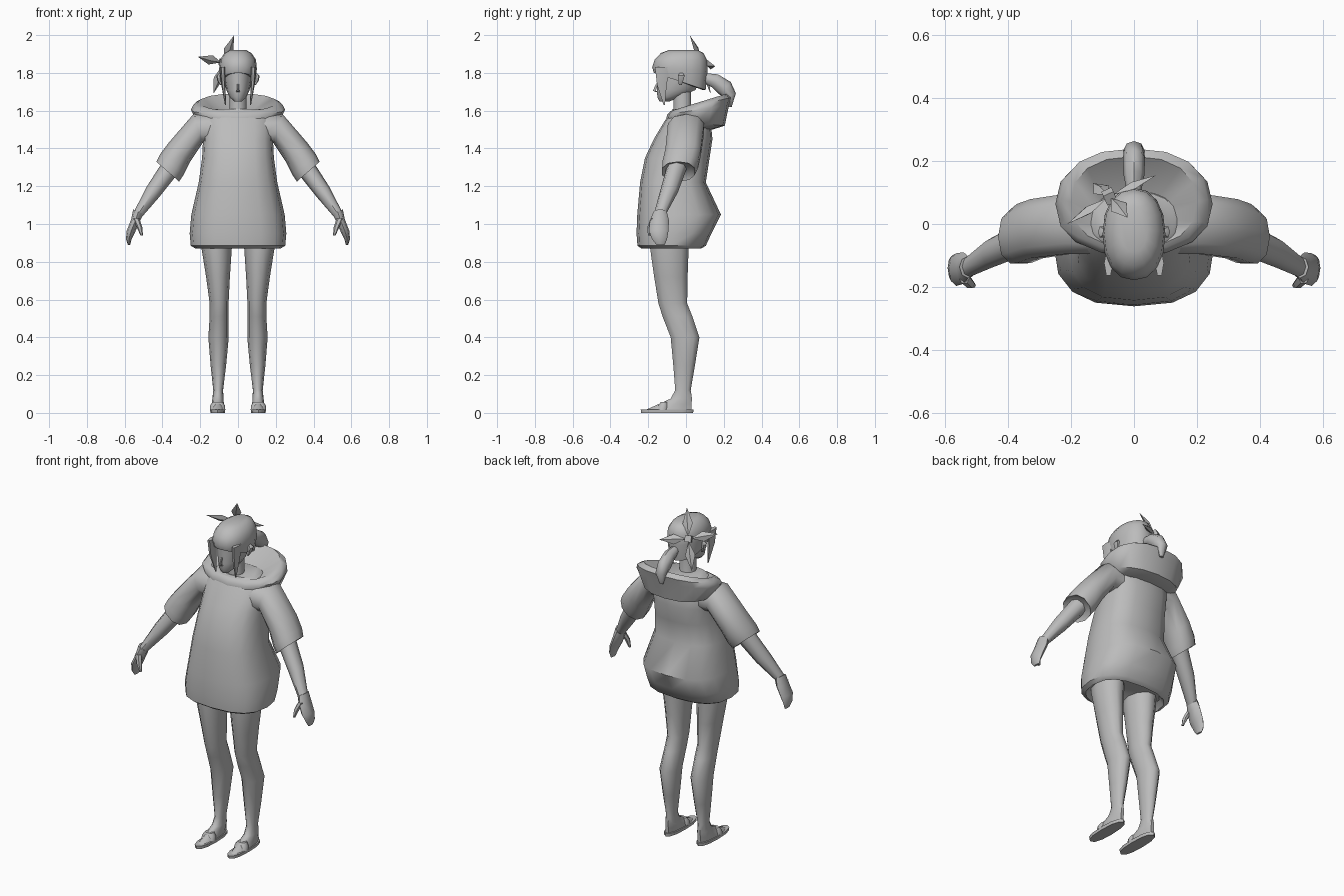
import bpy, bmesh, math
from mathutils import Vector

grey = bpy.data.materials.new("plain_grey")
grey.diffuse_color = (0.5, 0.5, 0.5, 1)


def finish(name, bm, mirror=False, angle=50):
    bmesh.ops.recalc_face_normals(bm, faces=bm.faces)
    me = bpy.data.meshes.new(name)
    bm.to_mesh(me)
    bm.free()
    me.materials.append(grey)
    ob = bpy.data.objects.new(name, me)
    bpy.context.collection.objects.link(ob)
    if mirror:
        ob.modifiers.new("mirror", 'MIRROR').use_clip = False
    bpy.ops.object.select_all(action='DESELECT')
    ob.select_set(True)
    bpy.context.view_layer.objects.active = ob
    bpy.ops.object.shade_smooth_by_angle(angle=math.radians(angle))
    return ob


def loft(name, sections, n=10, power=2.0, mirror=False, caps=(True, True)):
    """Sections: x, y, z, width radius, depth radius, [tilt in xz], [rise along depth]."""
    bm = bmesh.new()
    rings = []
    for s in sections:
        x, y, z, ru, rv, tilt, rise = (tuple(s) + (0, 0))[:7]
        t = math.radians(tilt)
        u = Vector((math.cos(t), 0, math.sin(t))) * ru
        v = Vector((0, rv, rise))
        ring = []
        for i in range(n):
            a = 2 * math.pi * i / n
            c, d = (math.copysign(abs(f) ** (2 / power), f) for f in (math.cos(a), math.sin(a)))
            ring.append(bm.verts.new(Vector((x, y, z)) + u * c + v * d))
        rings.append(ring)
    for a, b in zip(rings, rings[1:]):
        for i in range(n):
            j = (i + 1) % n
            bm.faces.new((a[i], a[j], b[j], b[i]))
    if caps[0]:
        bm.faces.new(rings[0])
    if caps[1]:
        bm.faces.new(rings[-1])
    return finish(name, bm, mirror)


# Jacket: height, half width, front, back
jacket = [(.90, .20, -.21, .06), (.87, .225, -.235, .08), (.885, .25, -.257, .105),
          (.95, .256, -.262, .135), (1.05, .247, -.258, .185), (1.22, .208, -.243, .105),
          (1.35, .19, -.217, .125), (1.45, .185, -.17, .14), (1.55, .19, -.11, .13),
          (1.61, .13, -.07, .10)]
loft("jacket", [(0, (f + b) / 2, z, w, (b - f) / 2) for z, w, f, b in jacket], 16, 2.6)

# Hood lying open round the neck: half width, front, back, front height, back height
hood = [(.17, -.10, .14, 1.53, 1.50), (.215, -.105, .205, 1.55, 1.52), (.25, -.10, .228, 1.58, 1.63),
        (.235, -.085, .24, 1.595, 1.67), (.20, -.075, .215, 1.60, 1.69), (.10, -.06, .10, 1.57, 1.60)]
loft("hood", [(0, (f + b) / 2, (zf + zb) / 2, w, (b - f) / 2, 0, (zb - zf) / 2)
              for w, f, b, zf, zb in hood], 16, 2.3)

# Sleeves and arms
loft("sleeve", [(.12, 0, 1.50, .085, .10, 88), (.212, 0, 1.505, .08, .10, 72),
                (.31, -.015, 1.38, .076, .098, 42), (.35, -.03, 1.315, .083, .098, 41),
                (.372, -.04, 1.277, .08, .09, 41), (.36, -.04, 1.29, .06, .07, 41)],
     10, 2.3, mirror=True)
loft("forearm", [(.35, -.045, 1.31, .052, .055, 40), (.45, -.09, 1.17, .043, .048, 38),
                 (.527, -.137, 1.055, .026, .033, 30)], 8, mirror=True)
loft("hand", [(.528, -.137, 1.065, .03, .035, 25), (.542, -.14, 1.02, .024, .05, 10),
              (.565, -.145, .965, .024, .052), (.578, -.14, .92, .015, .04),
              (.577, -.135, .89, .006, .022)], 8, mirror=True)
loft("thumb", [(.54, -.17, 1.03, .018, .02), (.522, -.19, .985, .015, .016),
               (.51, -.195, .94, .007, .008)], 6, mirror=True)

# Legs run down into the feet
loft("leg", [(.112, -.085, .95, .08, .11), (.113, -.088, .87, .08, .107), (.106, -.08, .72, .063, .093),
             (.1, -.07, .58, .05, .08), (.1, -.045, .51, .05, .083), (.103, -.005, .40, .054, .08),
             (.104, -.01, .25, .041, .06), (.105, -.016, .12, .026, .043),
             (.106, -.025, .075, .03, .06), (.107, -.06, .045, .032, .093),
             (.108, -.09, .018, .034, .125)], 10, mirror=True)
loft("sandal_sole", [(.108, -.1, 0, .038, .138), (.108, -.1, .018, .04, .14)], 12, 2.4, mirror=True)
loft("sandal_strap", [(.108, -.125, .015, .041, .032), (.108, -.12, .04, .039, .026),
                      (.108, -.115, .058, .026, .02)], 10, 2.6, mirror=True)

# Neck, face and ears
loft("neck", [(0, -.01, 1.53, .06, .06), (0, -.02, 1.60, .046, .048),
              (0, -.02, 1.75, .044, .05)], 10)
loft("face", [(0, -.115, 1.648, .02, .025), (0, -.09, 1.672, .045, .063),
              (0, -.052, 1.71, .062, .105), (0, -.038, 1.77, .074, .118),
              (0, -.035, 1.84, .078, .125)], 14)
loft("nose", [(0, -.153, 1.70, .012, .012), (0, -.168, 1.705, .007, .009),
              (0, -.152, 1.745, .004, .006)], 6)
loft("ear", [(.088, -.03, 1.735, .006, .008), (.1, -.028, 1.76, .01, .016),
             (.103, -.025, 1.785, .012, .02), (.094, -.025, 1.80, .006, .01)], 6, mirror=True)

# Hair: cap, side locks, ponytail
loft("hair_cap", [(0, -.033, 1.755, .075, .12, 0, -.045), (0, -.033, 1.755, .089, .137, 0, -.045),
                  (0, -.032, 1.82, .1, .147, 0, -.01), (0, -.028, 1.87, .095, .138),
                  (0, -.02, 1.905, .072, .113), (0, -.015, 1.921, .042, .075)], 16, 2.2)
loft("side_lock", [(.081, -.125, 1.83, .014, .045), (.078, -.128, 1.74, .011, .03),
                   (.066, -.115, 1.63, .003, .004)], 6, mirror=True)
loft("ponytail", [(0, .09, 1.775, .02, 0, 0, .025), (0, .155, 1.757, .033, .015, 0, .035),
                  (0, .205, 1.72, .035, .032, 0, .032), (0, .237, 1.68, .033, .027, 0, .012),
                  (0, .232, 1.62, .012, .01)], 8)

# Four-petal hair ornament
centre = Vector((-.078, .088, 1.853))
tips = [Vector(t) for t in ((-.212, 0, 1.885), (-.02, .02, 2.0), (.07, .155, 1.835), (-.13, .13, 1.69))]
normal = (tips[0] - tips[2]).cross(tips[1] - tips[3]).normalized()
bm = bmesh.new()
for tip in tips:
    d = tip - centre
    side = normal.cross(d).normalized() * .028
    mid = centre + d * .5
    belt = [bm.verts.new(mid + o) for o in (side, normal * .014, -side, -normal * .014)]
    for end in (centre + d * .08, tip):
        e = bm.verts.new(end)
        for i in range(4):
            bm.faces.new((belt[i], belt[(i + 1) % 4], e))
finish("ornament_petals", bm, angle=30)
bm = bmesh.new()
bmesh.ops.create_cube(bm, size=.036)
bmesh.ops.rotate(bm, verts=bm.verts, matrix=normal.to_track_quat('Z', 'Y').to_matrix())
bmesh.ops.translate(bm, verts=bm.verts, vec=centre)
finish("ornament_knot", bm, angle=30)
